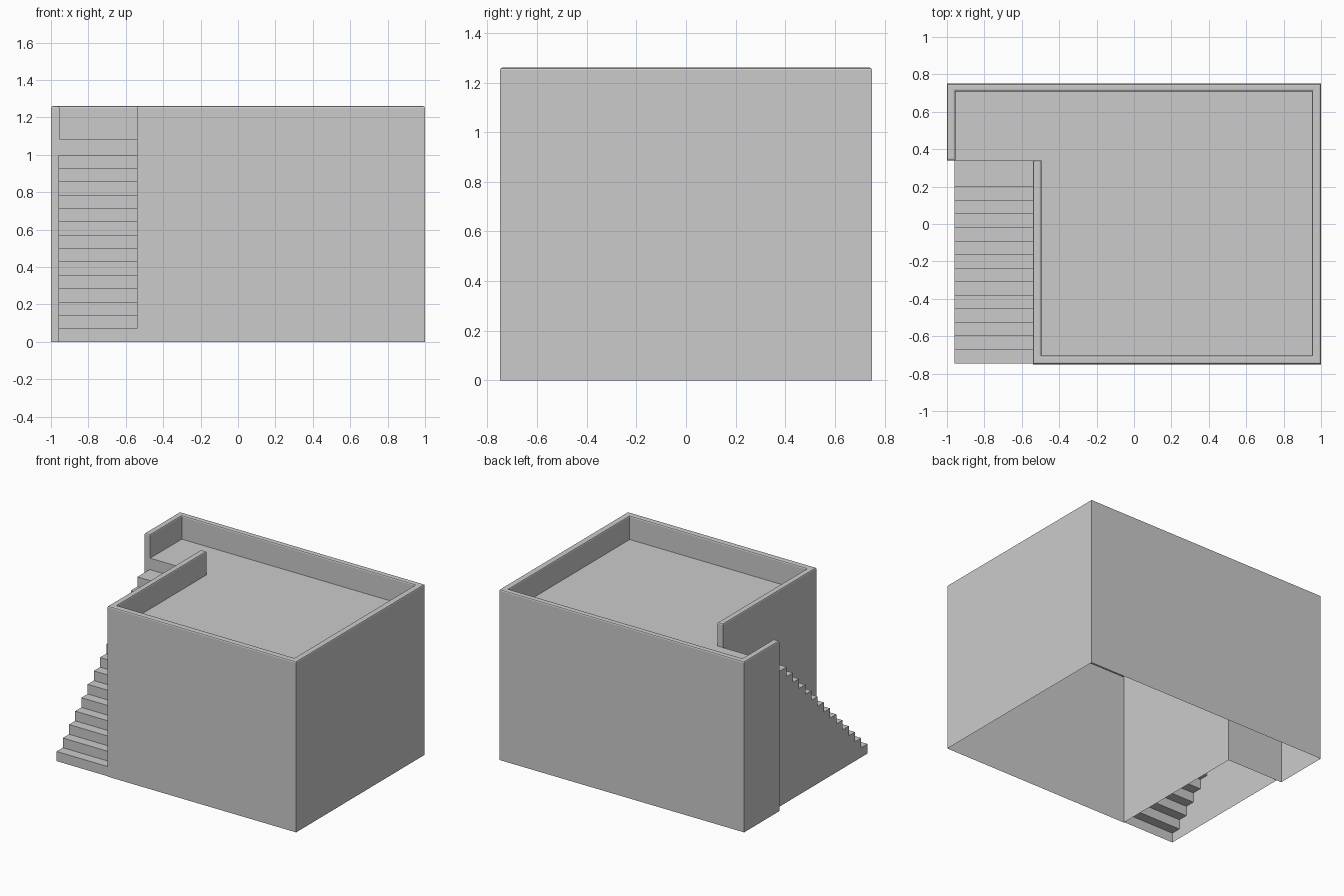
import bpy, bmesh

if "Cube" in bpy.data.objects:
    bpy.data.objects.remove(bpy.data.objects["Cube"])

TOP, ROOF = 1.26, 1.085      # parapet top, roof deck


def finish(name, bm, drop):
    """Orient a closed mesh, remove its hidden open sides, and link it."""
    bmesh.ops.recalc_face_normals(bm, faces=bm.faces)
    bmesh.ops.delete(bm, geom=[f for f in bm.faces if drop(f)], context='FACES')
    me = bpy.data.meshes.new(name)
    bm.to_mesh(me)
    bm.free()
    ob = bpy.data.objects.new(name, me)
    bpy.context.collection.objects.link(ob)
    return ob


# House shell: L-shaped plan with a parapet left open at the stair head
outer = [(-1, .34), (-1, .75), (1, .75), (1, -.75), (-.54, -.75), (-.54, .34)]
inner = [(-.955, .34), (-.955, .708), (.952, .708), (.952, -.703), (-.495, -.703), (-.495, .34)]
bm = bmesh.new()


def ring(pts, z):
    return [bm.verts.new((x, y, z)) for x, y in pts]


base, rim = ring(outer, 0), ring(outer, TOP)
rim_in, deck = ring(inner, TOP), ring(inner, ROOF)
notch = bm.verts.new((-.54, .34, ROOF))
for i in range(5):
    wall = [base[i], base[i + 1], rim[i + 1], rim[i]]
    if i == 4:
        wall.insert(2, notch)
    bm.faces.new(wall)
    bm.faces.new((rim[i], rim[i + 1], rim_in[i + 1], rim_in[i]))
    bm.faces.new((rim_in[i], rim_in[i + 1], deck[i + 1], deck[i]))
bm.faces.new(deck + [notch])                                       # roof deck
bm.faces.new((base[5], base[0], rim[0], rim_in[0], deck[0], notch))  # stair-head wall
bm.faces.new((notch, rim[5], rim_in[5], deck[5]))                  # parapet end
bm.faces.new(base)
bmesh.ops.recalc_face_normals(bm, faces=bm.faces)
top_edges = [e for e in bm.edges if all(v.co.z > TOP - .001 for v in e.verts)
             and len({f.normal.z > .5 for f in e.link_faces}) == 2]
bmesh.ops.bevel(bm, geom=top_edges, offset=.01, segments=2, profile=.5,
                affect='EDGES', clamp_overlap=True)
finish("house_shell", bm, lambda f: f.normal.z < -.9 and f.calc_center_median().z < .01)

# Outside staircase: stepped profile swept across x, hollow underneath
STEPS, RISE, GO = 14, 1.0 / 14, .0725
X0, X1, Y0, Y1 = -.96, -.54, -.745, .34
profile = [(Y0, 0)]
for i in range(STEPS):
    z = (i + 1) * RISE
    y_end = Y1 if i == STEPS - 1 else Y0 + (i + 1) * GO
    profile += [(Y0 + i * GO, z), (y_end, z)]
profile.append((Y1, 0))
bm = bmesh.new()
left, right = [[bm.verts.new((x, y, z)) for y, z in profile] for x in (X0, X1)]
n = len(profile)
for i in range(n):
    j = (i + 1) % n
    bm.faces.new((left[i], left[j], right[j], right[i]))
bm.faces.new(left)
bm.faces.new(right)
finish("staircase", bm, lambda f: f.normal.z < -.9 or f.normal.x > .9 or f.normal.y > .9)
